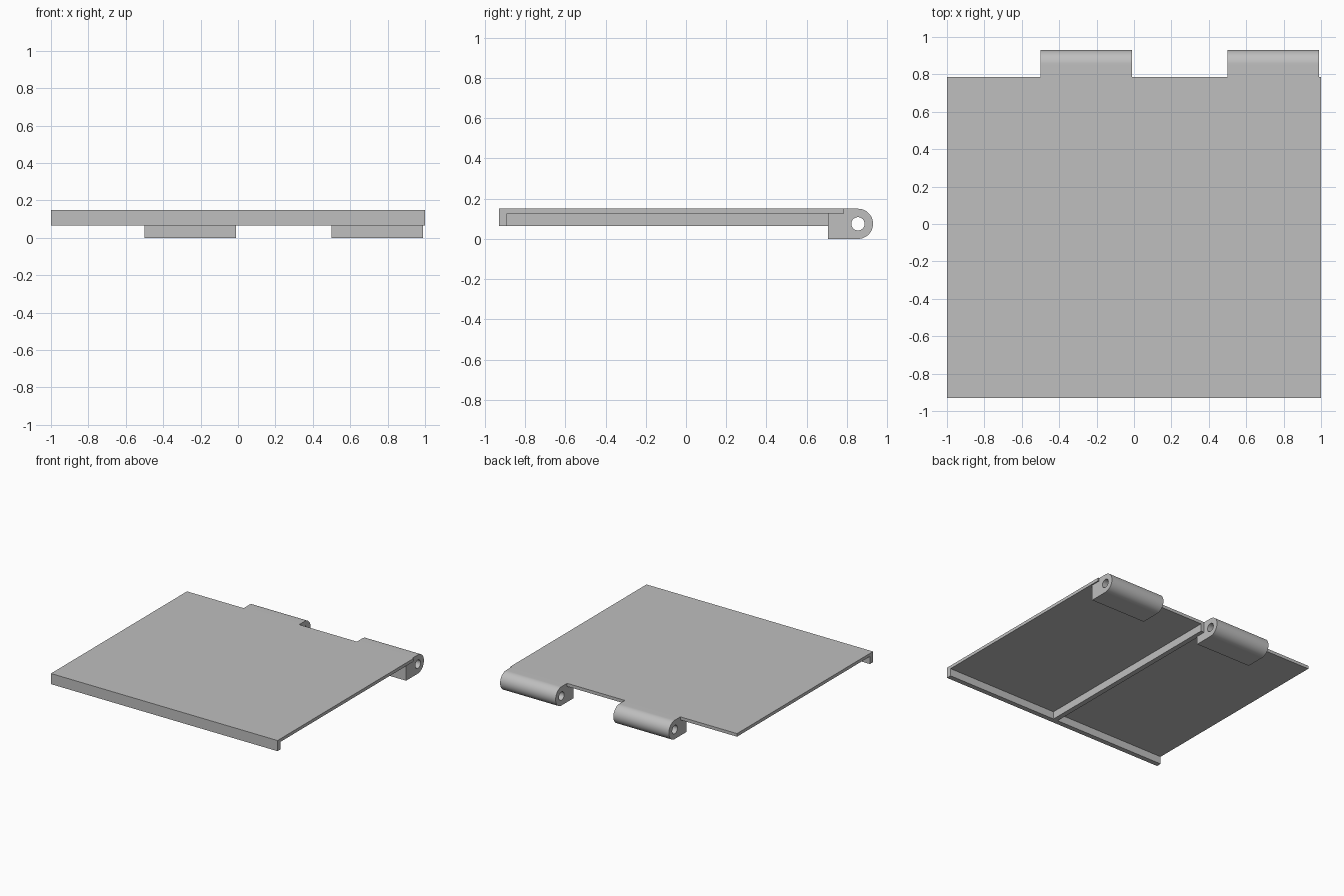
import bpy
from math import sin, cos, pi
from mathutils import Matrix

cube = bpy.data.objects.get("Cube")
if cube:
    bpy.data.objects.remove(cube, do_unlink=True)

grey = bpy.data.materials.new("plain_grey")
grey.use_nodes = True
GREY = (0.52, 0.52, 0.52, 1)
grey.diffuse_color = GREY
grey.node_tree.nodes["Principled BSDF"].inputs["Base Color"].default_value = GREY

# Local profile axes: x -> world y, y -> world z, extrusion -> world x
PROFILE_AXES = Matrix(((0, 0, 1, 0), (1, 0, 0, 0), (0, 1, 0, 0), (0, 0, 0, 1)))


def arc(cy, cz, radius, start, end, steps):
    angles = [start + (end - start) * i / steps for i in range(steps + 1)]
    return [(cy + radius * cos(a), cz + radius * sin(a)) for a in angles]


def extrude_profile(name, loops, x0, x1):
    """Extrude closed (y, z) loops from x0 to x1; inner loops become holes."""
    curve = bpy.data.curves.new(name, "CURVE")
    curve.dimensions = "2D"
    curve.fill_mode = "BOTH"
    curve.extrude = (x1 - x0) / 2
    for loop in loops:
        spline = curve.splines.new("POLY")
        spline.points.add(len(loop) - 1)
        for point, (y, z) in zip(spline.points, loop):
            point.co = (y, z, 0, 1)
        spline.use_cyclic_u = True
    curve.materials.append(grey)
    obj = bpy.data.objects.new(name, curve)
    bpy.context.collection.objects.link(obj)
    obj.matrix_world = Matrix.Translation(((x0 + x1) / 2, 0, 0)) @ PROFILE_AXES
    bpy.ops.object.select_all(action="DESELECT")
    obj.select_set(True)
    bpy.context.view_layer.objects.active = obj
    bpy.ops.object.convert(target="MESH")
    obj = bpy.context.view_layer.objects.active
    bpy.ops.object.shade_smooth_by_angle()
    return obj


FRONT, BACK = -0.93, 0.785
LIP_BACK = -0.89
TOP, UNDER, LIP_LOW = 0.15, 0.125, 0.065
KNUCKLE_FRONT, PIN_Y, RADIUS, HOLE = 0.705, 0.855, 0.075, 0.033

# Flat panel with its turned-down front lip
panel = [(FRONT, LIP_LOW), (LIP_BACK, LIP_LOW), (LIP_BACK, UNDER),
         (BACK, UNDER), (BACK, TOP), (FRONT, TOP)]
extrude_profile("panel_with_lip", [panel], -1, 1)

# Stiffening rib under the middle
rib = [(LIP_BACK, LIP_LOW), (BACK, LIP_LOW), (BACK, UNDER), (LIP_BACK, UNDER)]
extrude_profile("centre_rib", [rib], -0.02, 0.02)

# Two hinge knuckles with pin holes, notched to fit the panel
knuckle = [(KNUCKLE_FRONT, 0)] + arc(PIN_Y, RADIUS, RADIUS, -pi / 2, pi / 2, 32)
knuckle += [(BACK, TOP), (BACK, UNDER), (KNUCKLE_FRONT, UNDER)]
pin_hole = arc(PIN_Y, RADIUS, HOLE, 0, 2 * pi, 32)[:-1]
for name, x0 in (("right_hinge_knuckle", -0.5), ("left_hinge_knuckle", 0.5)):
    extrude_profile(name, [knuckle, pin_hole], x0, x0 + 0.49)
